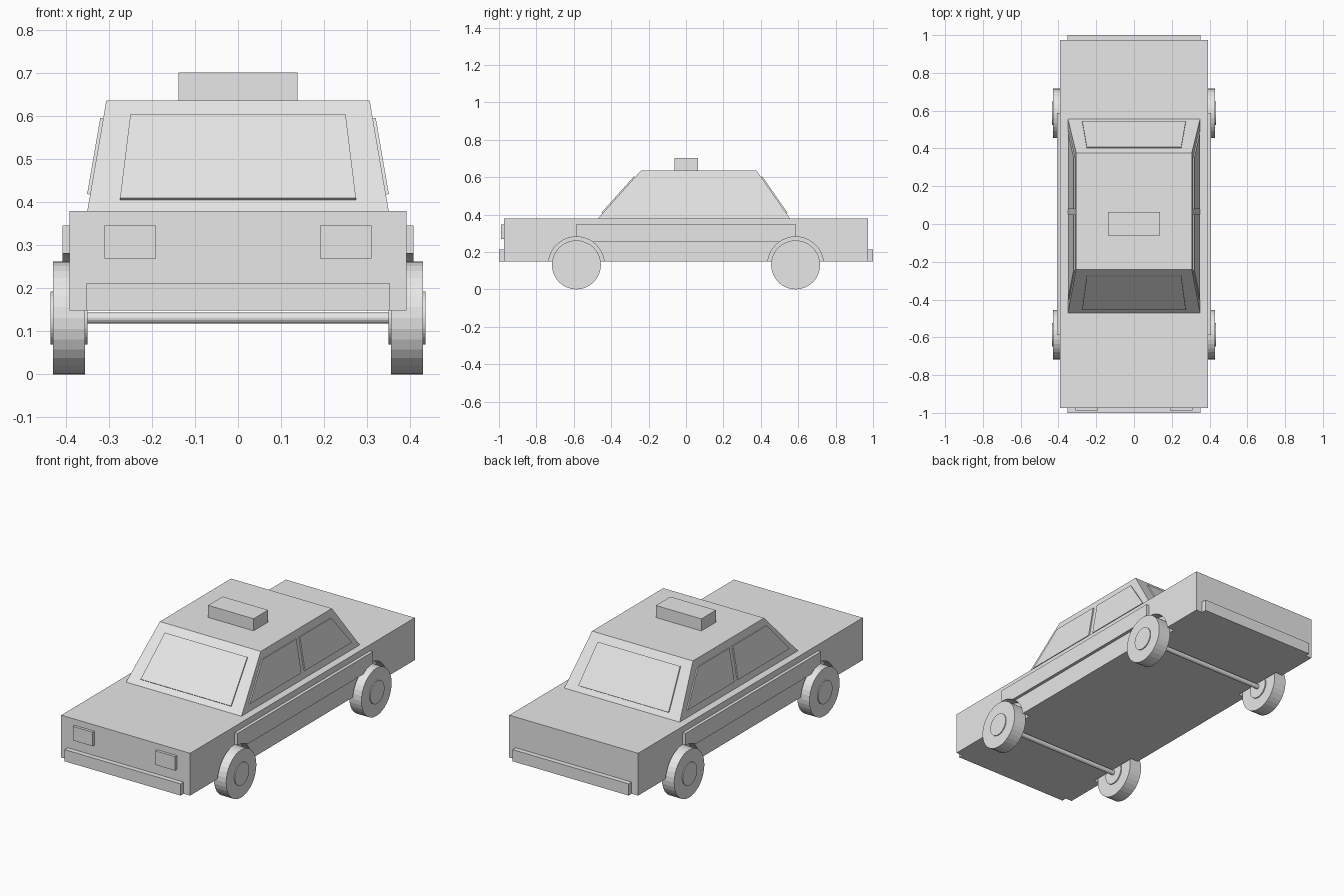
import bpy
import bmesh
from math import pi
from mathutils import Vector

cube = bpy.data.objects.get("Cube")
if cube:
    bpy.data.objects.remove(cube, do_unlink=True)

grey = bpy.data.materials.new("light grey")
grey.use_nodes = True
grey.diffuse_color = (0.8, 0.8, 0.8, 1)
grey.node_tree.nodes["Principled BSDF"].inputs["Base Color"].default_value = (0.8, 0.8, 0.8, 1)


def prism(name, base, top):
    """Closed solid between two matching loops of points."""
    bm = bmesh.new()
    a = [bm.verts.new(p) for p in base]
    b = [bm.verts.new(p) for p in top]
    bm.faces.new(a)
    bm.faces.new(b)
    for i in range(len(a)):
        j = (i + 1) % len(a)
        bm.faces.new((a[i], a[j], b[j], b[i]))
    bmesh.ops.recalc_face_normals(bm, faces=bm.faces)
    mesh = bpy.data.meshes.new(name)
    bm.to_mesh(mesh)
    bm.free()
    mesh.materials.append(grey)
    obj = bpy.data.objects.new(name, mesh)
    bpy.context.collection.objects.link(obj)
    return obj


def rect(x, y, z):
    return [(x[0], y[0], z), (x[1], y[0], z), (x[1], y[1], z), (x[0], y[1], z)]


def box(name, x, y, z):
    return prism(name, rect(x, y, z[0]), rect(x, y, z[1]))


def cylinder(name, radius, x, y, z, sides=32):
    """Cylinder lying along x."""
    bpy.ops.mesh.primitive_cylinder_add(
        vertices=sides, radius=radius, depth=abs(x[1] - x[0]),
        location=((x[0] + x[1]) / 2, y, z), rotation=(0, pi / 2, 0))
    obj = bpy.context.object
    obj.name = name
    obj.data.materials.append(grey)
    return obj


def plate(name, points, thickness=0.007):
    """Thin pane raised outwards from a sloping cabin face."""
    p = [Vector(q) for q in points]
    n = (p[1] - p[0]).cross(p[2] - p[0]).normalized()
    if n.dot(p[0] - Vector((0, 0.05, 0.4))) < 0:
        n = -n
    return prism(name, [q - n * 0.003 for q in p], [q + n * thickness for q in p])


# Cabin dimensions: lower and upper outlines
LOW, HIGH = 0.38, 0.636
LOW_X, HIGH_X = 0.35, 0.306
LOW_Y, HIGH_Y = (-0.47, 0.555), (-0.24, 0.377)
AXLE_Y, AXLE_Z = 0.586, 0.131


def slope(low, high, z):
    return low + (high - low) * (z - LOW) / (HIGH - LOW)


# Main shell
body = box("body", (-0.391, 0.391), (-0.973, 0.973), (0.148, LOW))
prism("cabin", rect((-LOW_X, LOW_X), LOW_Y, LOW), rect((-HIGH_X, HIGH_X), HIGH_Y, HIGH))
box("roof_sign", (-0.138, 0.138), (-0.062, 0.064), (HIGH, 0.702))

# Bumpers
for name, s in (("front", -1), ("rear", 1)):
    box(name + "_bumper", (-0.352, 0.352), sorted((s * 0.97, s)), (0.148, 0.212))

# Front and rear windows
for i, name in enumerate(("windshield", "rear_window")):
    plate(name, [(x, slope(LOW_Y[i], HIGH_Y[i], z), z) for x, z in
                 ((-0.274, 0.405), (0.274, 0.405), (0.25, 0.6), (-0.25, 0.6))])

# Parts repeated on both sides
side_windows = {
    "front_side_window": ((-0.4, 0.418), (0.049, 0.418), (0.049, 0.595), (-0.245, 0.595)),
    "rear_side_window": ((0.08, 0.418), (0.487, 0.418), (0.353, 0.595), (0.08, 0.595)),
}
cut_parts = [body]
for side, s in (("left", 1), ("right", -1)):
    box(side + "_headlight", sorted((s * 0.19, s * 0.31)), (-0.988, -0.97), (0.269, 0.346))
    cut_parts.append(box(side + "_side_moulding", sorted((s * 0.385, s * 0.408)),
                         (-0.587, 0.587), (0.254, 0.346)))
    for name, outline in side_windows.items():
        plate(side + "_" + name, [(s * slope(LOW_X, HIGH_X, z), y, z) for y, z in outline])

# Wheels, hubs, axles and the wheel arch cutters
cutters = []
for end, y in (("front", -AXLE_Y), ("rear", AXLE_Y)):
    cylinder(end + "_axle", 0.013, (-0.352, 0.352), y, AXLE_Z, 16)
    for side, s in (("left", 1), ("right", -1)):
        name = end + "_" + side
        cylinder(name + "_wheel", 0.131, (s * 0.356, s * 0.43), y, AXLE_Z)
        cylinder(name + "_hub", 0.062, (s * 0.35, s * 0.435), y, AXLE_Z)
        cutters.append(cylinder(name + "_arch_cutter", 0.15, (s * 0.346, s * 0.5), y, AXLE_Z, 48))

# Cut the arches out of the body and the mouldings
for part in cut_parts:
    for cutter in cutters:
        mod = part.modifiers.new("wheel arch", 'BOOLEAN')
        mod.operation = 'DIFFERENCE'
        mod.solver = 'EXACT'
        mod.object = cutter
    bpy.context.view_layer.objects.active = part
    for mod in list(part.modifiers):
        bpy.ops.object.modifier_apply(modifier=mod.name)
for cutter in cutters:
    bpy.data.objects.remove(cutter, do_unlink=True)
